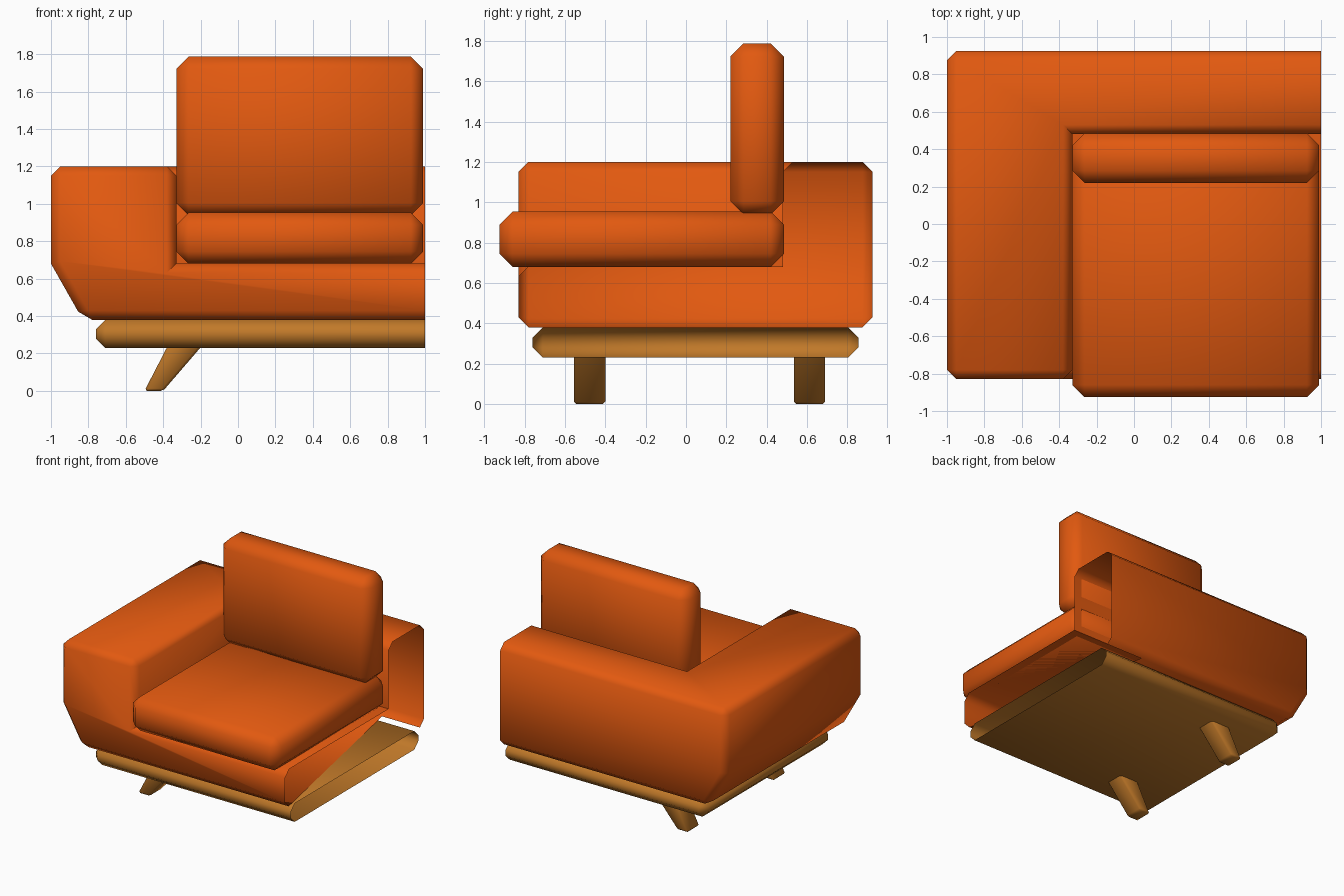
import bpy, bmesh, math
from mathutils import Vector

if "Cube" in bpy.data.objects:
    bpy.data.objects.remove(bpy.data.objects["Cube"])


def material(name, rgb):
    m = bpy.data.materials.new(name)
    m.diffuse_color = (*rgb, 1)
    m.use_nodes = True
    m.node_tree.nodes["Principled BSDF"].inputs["Base Color"].default_value = m.diffuse_color
    return m


ORANGE = material("orange_fabric", (0.76, 0.10, 0.005))
WOOD = material("warm_wood", (0.53, 0.19, 0.022))


def finish(bm, name, mat, angle=50):
    mesh = bpy.data.meshes.new(name)
    bm.to_mesh(mesh)
    bm.free()
    ob = bpy.data.objects.new(name, mesh)
    bpy.context.collection.objects.link(ob)
    mesh.materials.append(mat)
    bpy.ops.object.select_all(action='DESELECT')
    ob.select_set(True)
    bpy.context.view_layer.objects.active = ob
    bpy.ops.object.shade_smooth_by_angle(angle=math.radians(angle))
    return ob


def bevel(bm, edges, width, segments=1):
    bmesh.ops.bevel(bm, geom=list(edges), offset=width, segments=segments,
                    profile=0.5, affect='EDGES', clamp_overlap=True)


def box(lo, hi):
    bm = bmesh.new()
    bmesh.ops.create_cube(bm, size=1)
    for v in bm.verts:
        v.co = Vector([l + (c + 0.5) * (h - l) for l, h, c in zip(lo, hi, v.co)])
    return bm


def open_end(bm, x=1.0):
    # trim the unit at x, leaving the end open
    bmesh.ops.bisect_plane(bm, geom=bm.verts[:] + bm.edges[:] + bm.faces[:],
                           plane_co=(x, 0, 0), plane_no=(1, 0, 0), clear_outer=True)


# Upholstered body: arm, back and seat base as one hollow shell
P = dict(A0=(-.83, -.83, .38), A1=(-1, -.83, .68), A2=(-1, -.83, 1.2),
         F0=(-.83, .925, .38), F1=(-1, .925, .68), F2=(-1, .925, 1.2),
         B1=(-.33, -.83, .68), B2=(-.33, -.83, 1.2),
         C1=(-.33, .48, .68), C2=(-.33, .48, 1.2),
         D1=(1.3, .48, .68), D2=(1.3, .48, 1.2),
         E0=(1.3, .925, .38), E2=(1.3, .925, 1.2),
         G0=(1.3, -.83, .38), G1=(1.3, -.83, .68))
FACES = ["A0 G0 G1 B1 B2 A2 A1", "F0 F1 F2 E2 E0", "A0 A1 F1 F0", "A1 A2 F2 F1",
         "A2 B2 C2 F2", "C2 D2 E2 F2", "B1 C1 C2 B2", "C1 D1 D2 C2",
         "B1 G1 D1 C1", "A0 F0 E0 G0", "G0 E0 E2 D2 D1 G1"]
bm = bmesh.new()
V = {k: bm.verts.new(c) for k, c in P.items()}
for f in FACES:
    bm.faces.new([V[k] for k in f.split()])
bmesh.ops.recalc_face_normals(bm, faces=bm.faces[:])
bevel(bm, [e for e in bm.edges if e.calc_face_angle_signed(0) > 0.6
           and not all(v.co.x > 1.2 for v in e.verts)], 0.05)
open_end(bm)
# the floor is open towards the cut end
floor = max((f for f in bm.faces if f.normal.z < -0.9), key=lambda f: f.calc_area())
bmesh.ops.bisect_plane(bm, geom=[floor] + list(floor.edges) + list(floor.verts),
                       plane_co=(0.995, -.78, .38), plane_no=(1.65, .33, 0))
gone = [f for f in bm.faces if f.normal.z < -0.99 and f.calc_center_median().z < 0.39
        and f.calc_center_median().x > 0.6]
bmesh.ops.delete(bm, geom=gone, context='FACES_ONLY')
finish(bm, "sofa_body", ORANGE)

# Cushions
for name, lo, hi in [("seat_cushion", (-.33, -.925, .68), (.99, .485, .953)),
                     ("back_cushion", (-.33, .22, .94), (.99, .485, 1.787))]:
    bm = box(lo, hi)
    bevel(bm, bm.edges[:], 0.065)
    finish(bm, name, ORANGE, 60)

# Wooden platform, open at the cut end
bm = box((-.76, -.76, .23), (1.3, .855, .378))
bevel(bm, bm.edges[:], 0.05)
open_end(bm)
finish(bm, "wood_platform", WOOD, 60)

# Splayed legs
for name, y0, y1 in [("front_leg", -.555, -.40), ("back_leg", .535, .69)]:
    bm = box((0, y0, 0), (1, y1, .232))
    for v in bm.verts:
        top, right = v.co.z > 0.1, v.co.x > 0.5
        v.co.x = (-.2 if right else -.38) if top else (-.4 if right else -.5)
    bevel(bm, [e for e in bm.edges if min(v.co.z for v in e.verts) < 0.1], 0.012)
    finish(bm, name, WOOD)
